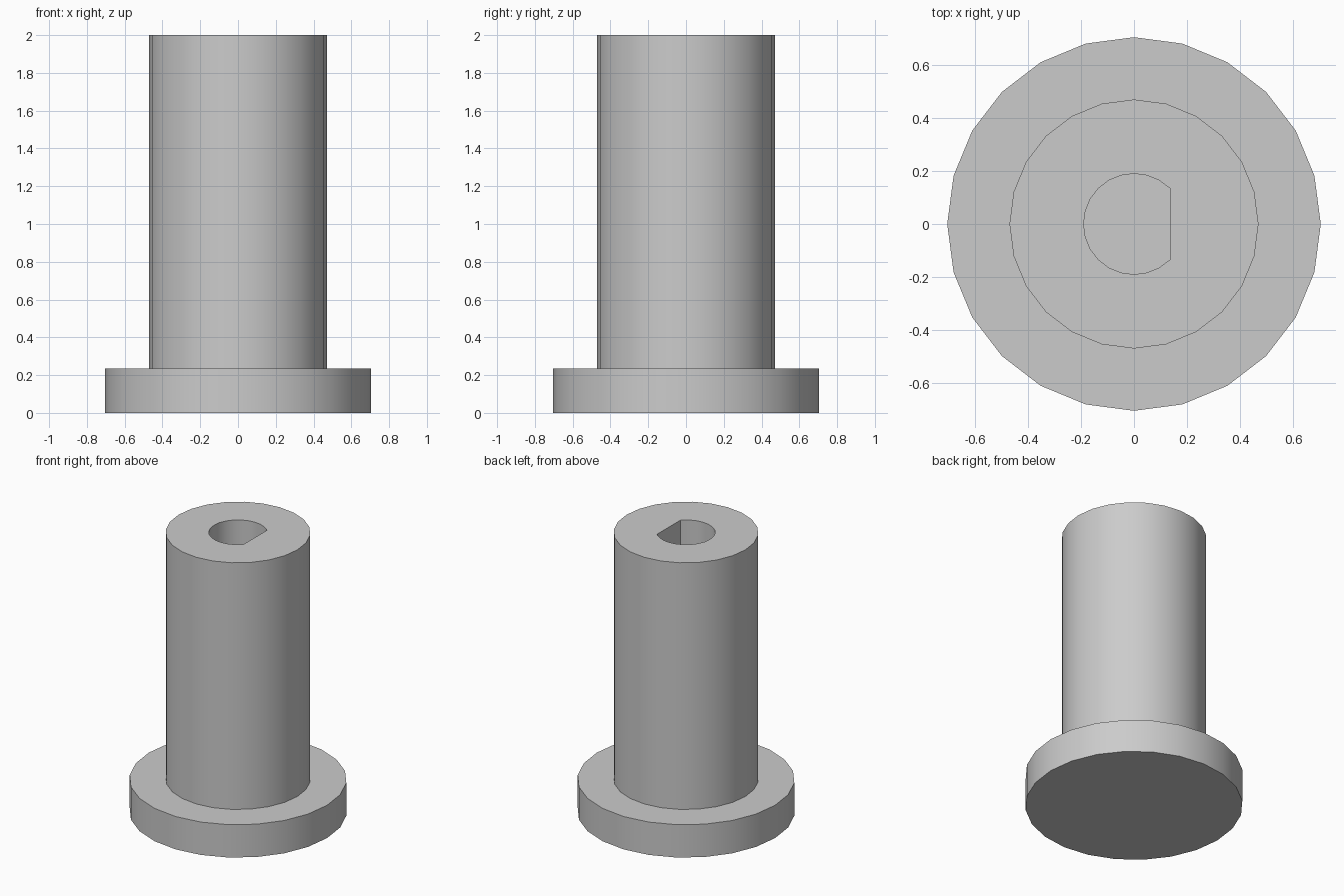
import bpy, bmesh
from math import sin, cos, tau

if "Cube" in bpy.data.objects:
    bpy.data.objects.remove(bpy.data.objects["Cube"])

SIDES = 24
FLANGE_R, SHAFT_R, BORE_R = 0.705, 0.47, 0.19
FLANGE_TOP, HEIGHT, BORE_FLOOR = 0.235, 2.0, 0.235
FLAT_X = 0.136

bm = bmesh.new()


def ring(radius, z, flat=False):
    verts = []
    for k in range(SIDES):
        a = tau * k / SIDES
        x, y = radius * cos(a), radius * sin(a)
        # the five-degree steps around +x lie on the flat of the D
        if flat and min(k, SIDES - k) <= 3:
            x = FLAT_X
        verts.append(bm.verts.new((x, y, z)))
    return verts


# Flange, shaft, top rim and blind D-shaped bore as one closed shell
rings = [
    ring(FLANGE_R, 0),
    ring(FLANGE_R, FLANGE_TOP),
    ring(SHAFT_R, FLANGE_TOP),
    ring(SHAFT_R, HEIGHT),
    ring(BORE_R, HEIGHT, flat=True),
    ring(BORE_R, BORE_FLOOR, flat=True),
]
for a, b in zip(rings, rings[1:]):
    for i in range(SIDES):
        j = (i + 1) % SIDES
        bm.faces.new((a[i], a[j], b[j], b[i]))
bm.faces.new(rings[0][::-1])
bm.faces.new(rings[-1])
bmesh.ops.recalc_face_normals(bm, faces=bm.faces)

mesh = bpy.data.meshes.new("flanged_shaft_adapter")
bm.to_mesh(mesh)
bm.free()
obj = bpy.data.objects.new("flanged_shaft_adapter", mesh)
bpy.context.collection.objects.link(obj)

# Smooth round walls, sharp rims
bpy.context.view_layer.objects.active = obj
obj.select_set(True)
bpy.ops.object.shade_smooth_by_angle()
